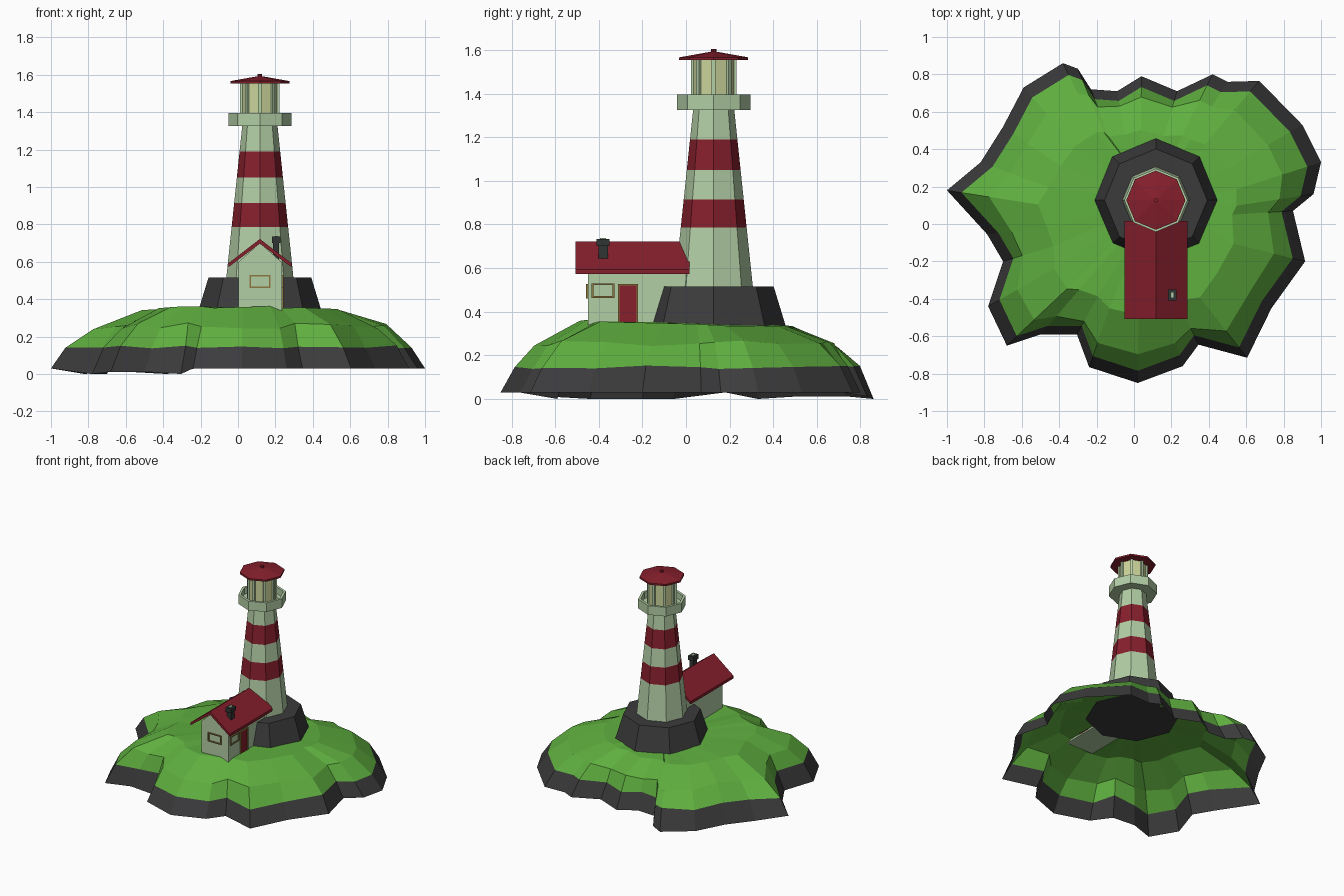
import bpy, bmesh, math, random
from mathutils import Vector

if "Cube" in bpy.data.objects:
    bpy.data.objects.remove(bpy.data.objects["Cube"])

random.seed(4)
CX, CY = 0.117, 0.127          # tower axis


def material(name, rgb):
    m = bpy.data.materials.new(name)
    m.diffuse_color = (*rgb, 1)
    m.use_nodes = True
    m.node_tree.nodes["Principled BSDF"].inputs["Base Color"].default_value = m.diffuse_color
    return m


GRASS = material("grass green", (0.115, 0.43, 0.05))
ROCK = material("dark rock", (0.045, 0.044, 0.046))
WALL = material("pale green wall", (0.45, 0.62, 0.38))
RED = material("deep red", (0.24, 0.014, 0.026))
GLASS = material("lamp yellow", (0.60, 0.66, 0.32))
WOOD = material("brown frame", (0.27, 0.19, 0.05))
IRON = material("chimney grey", (0.03, 0.036, 0.034))


def finish(name, bm, mats):
    me = bpy.data.meshes.new(name)
    bm.to_mesh(me)
    bm.free()
    for m in mats:
        me.materials.append(m)
    ob = bpy.data.objects.new(name, me)
    bpy.context.collection.objects.link(ob)
    return ob


def lathe(name, profile, mats, rule=None, caps=(False, False), sides=8):
    """Eight-sided turned part around the tower axis; rule lists a material per band."""
    bm = bmesh.new()
    rings = []
    for r, z in profile:
        rings.append([bm.verts.new((CX + r * math.cos(math.tau * k / sides),
                                    CY + r * math.sin(math.tau * k / sides), z))
                      for k in range(sides)])
    for b, (lo, hi) in enumerate(zip(rings, rings[1:])):
        for k in range(sides):
            j = (k + 1) % sides
            f = bm.faces.new((lo[k], lo[j], hi[j], hi[k]))
            f.material_index = rule[b] if rule else 0
    if caps[0]:
        bm.faces.new(rings[0][::-1])
    if caps[1]:
        bm.faces.new(rings[-1])
    return finish(name, bm, mats)


def box(name, lo, hi, mat):
    bm = bmesh.new()
    bmesh.ops.create_cube(bm, size=1)
    for v in bm.verts:
        v.co = [(a + b) / 2 + c * (b - a) for a, b, c in zip(lo, hi, v.co)]
    return finish(name, bm, [mat])


def extrude_y(name, section, y0, y1, mat):
    """Solid with an x-z cross-section running along y."""
    bm = bmesh.new()
    f = bm.faces.new([bm.verts.new((x, y0, z)) for x, z in section])
    ext = bmesh.ops.extrude_face_region(bm, geom=[f])["geom"]
    for v in ext:
        if isinstance(v, bmesh.types.BMVert):
            v.co.y = y1
    bmesh.ops.recalc_face_normals(bm, faces=bm.faces)
    return finish(name, bm, [mat])


# Island: coastline, then rings rising to a low plateau
COAST = [(-1.0, .18), (-.82, .33), (-.70, .52), (-.59, .73), (-.38, .86), (-.30, .83),
         (-.23, .72), (-.09, .71), (.04, .79), (.23, .71), (.42, .80), (.50, .76),
         (.67, .765), (.90, .53), (1.0, .33), (.96, .16), (.85, .07), (.915, -.20),
         (.735, -.45), (.605, -.715), (.345, -.645), (.26, -.76), (.02, -.85),
         (-.24, -.765), (-.305, -.59), (-.50, -.59), (-.68, -.65), (-.78, -.44),
         (-.70, -.20), (-.785, -.055)]


def island():
    bm = bmesh.new()
    mid = Vector((0.03, 0.02))
    rings = [[], [], [], []]
    for i, p in enumerate(COAST):
        d = Vector(p) - mid
        r = d.length
        d.normalize()
        low = 0.03 if p[0] > -0.25 or p[0] < -0.9 else random.choice((0.0, 0.012))
        levels = [(r, low),
                  (r * 0.925, 0.145 + random.uniform(-.008, .008)),
                  (r * 0.57 + 0.22, 0.255 + random.uniform(-.02, .02)),
                  (r * 0.25 + 0.29, 0.345 - 0.015 * d.y + random.uniform(-.006, .006))]
        for ring, (rr, z) in zip(rings, levels):
            ring.append(bm.verts.new((mid.x + d.x * rr, mid.y + d.y * rr, z)))
    top = bm.verts.new((CX, CY, 0.35))
    n = len(COAST)
    for i in range(n):
        j = (i + 1) % n
        for b in range(3):
            lo, hi = rings[b], rings[b + 1]
            f = bm.faces.new((lo[i], hi[i], hi[j], lo[j]))
            f.material_index = 0 if b == 0 else 1
        f = bm.faces.new((rings[3][i], top, rings[3][j]))
        f.material_index = 1
    return finish("island", bm, [ROCK, GRASS])


island()

# Tower: plinth, striped shaft, gallery, lantern, cap
lathe("plinth", [(.33, .335), (.275, .515)], [ROCK], caps=(True, True))
heights = [.51, .785, .915, 1.05, 1.19, 1.335]
lathe("tower", [(.18 - .105 * (z - .51), z) for z in heights], [WALL, RED],
      rule=[0, 1, 0, 1, 0])
lathe("gallery", [(.08, 1.325), (.169, 1.325), (.169, 1.395), (.150, 1.395),
                  (.150, 1.345), (.08, 1.345)], [WALL])
lathe("lantern_glass", [(.096, 1.34), (.096, 1.56)], [GLASS])
for k in range(8):
    a = math.tau * k / 8
    x, y = CX + .096 * math.cos(a), CY + .096 * math.sin(a)
    post = box("lantern_post", (-.009, -.009, 1.34), (.009, .009, 1.558), WALL)
    post.location = (x, y, 0)
    post.rotation_euler.z = a
lathe("lantern_roof", [(.158, 1.553), (.158, 1.566), (.012, 1.592), (.012, 1.605)],
      [RED], caps=(True, True))

# Cottage: gabled walls and a folded roof slab
extrude_y("cottage_walls", [(.002, .34), (.234, .34), (.234, .598), (CX, .70), (.002, .598)],
          -.45, .0, WALL)
extrude_y("cottage_roof", [(-.05, .572), (CX, .697), (.285, .572), (.285, .593),
                           (CX, .722), (-.05, .593)], -.507, .015, RED)


def frame(name, wall, u0, u1, z0, z1, t=.008, sill=True):
    """Thin frame bars on the front (-y) or right (+x) wall."""
    bars = [(u0, u0 + t, z0, z1), (u1 - t, u1, z0, z1), (u0, u1, z1 - t, z1)]
    if sill:
        bars.append((u0, u1, z0, z0 + t))
    for a, b, c, d in bars:
        if wall == "front":
            box(name, (a, -.458, c), (b, -.448, d), WOOD)
        else:
            box(name, (.232, a, c), (.242, b, d), WOOD)


frame("front_window_frame", "front", .062, .174, .46, .528)
frame("side_window_frame", "right", -.433, -.328, .463, .53)
frame("door_frame", "right", -.312, -.22, .35, .527, sill=False)
box("door", (.231, -.306, .35), (.238, -.226, .521), RED)

# Chimney with wider cap and a pale flue
box("chimney", (.187, -.402, .60), (.22, -.358, .71), IRON)
box("chimney_cap", (.181, -.41, .70), (.227, -.35, .734), IRON)
box("flue", (.197, -.394, .73), (.211, -.366, .737), WALL)
